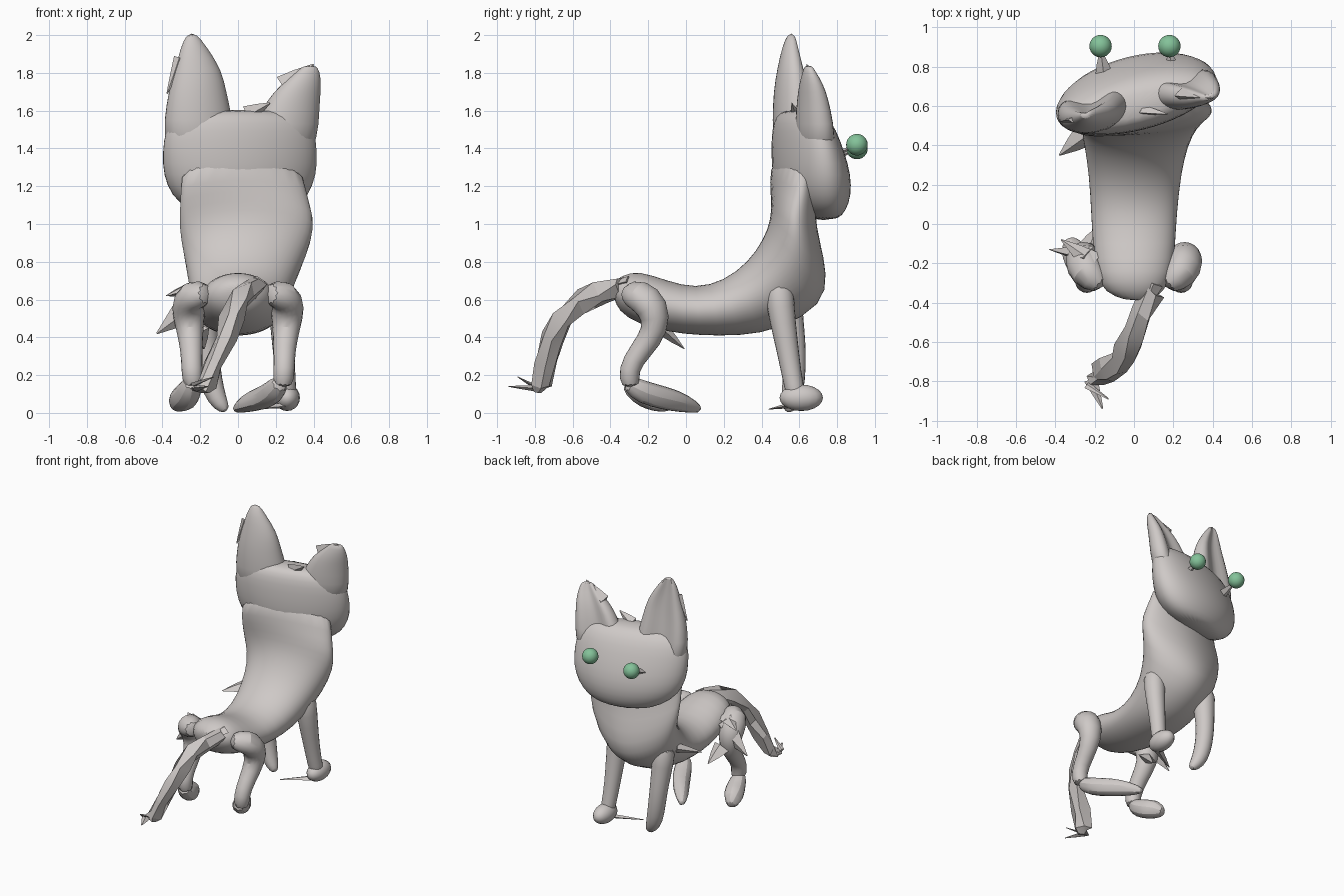
import bpy, bmesh, math, random
from mathutils import Vector, Matrix

random.seed(4)
if "Cube" in bpy.data.objects:
    bpy.data.objects.remove(bpy.data.objects["Cube"], do_unlink=True)


def material(name, rgb):
    m = bpy.data.materials.new(name)
    m.use_nodes = True
    m.diffuse_color = (*rgb, 1)
    m.node_tree.nodes["Principled BSDF"].inputs["Base Color"].default_value = (*rgb, 1)
    return m


FUR = material("warm grey", (0.62, 0.585, 0.57))
GREEN = material("eye green", (0.23, 0.54, 0.32))


def finish(bm, name, mat, angle=60, subdiv=0):
    bmesh.ops.recalc_face_normals(bm, faces=bm.faces)
    mesh = bpy.data.meshes.new(name)
    bm.to_mesh(mesh)
    bm.free()
    mesh.materials.append(mat)
    ob = bpy.data.objects.new(name, mesh)
    bpy.context.collection.objects.link(ob)
    if subdiv:
        ob.modifiers.new("smooth", "SUBSURF").levels = subdiv
    bpy.ops.object.select_all(action="DESELECT")
    ob.select_set(True)
    bpy.context.view_layer.objects.active = ob
    bpy.ops.object.shade_smooth_by_angle(angle=math.radians(angle))


def loft(name, rings, n=16, dent=0.0, jitter=0.0, subdiv=1, angle=60):
    """Skin oval rings given as (centre, half axis u, half axis v, egg narrowing)."""
    bm = bmesh.new()
    loops = []
    for c, u, v, egg in rings:
        loop = []
        for i in range(n):
            a = math.tau * i / n
            s = math.sin(a)
            k = 1 - dent * max(s, 0) ** 6
            p = c + u * math.cos(a) * (1 - egg * s) + v * s * k
            p += Vector([random.uniform(-jitter, jitter) for _ in range(3)])
            loop.append(bm.verts.new(p))
        loops.append(loop)
    for a, b in zip(loops, loops[1:]):
        for i in range(n):
            j = (i + 1) % n
            bm.faces.new((a[i], a[j], b[j], b[i]))
    bm.faces.new(loops[0])
    bm.faces.new(loops[-1])
    finish(bm, name, FUR, angle, subdiv)


def tube(name, path, flat=1.0, **kw):
    """Loft along a path of (x, y, z, radius)."""
    pts = [Vector(p[:3]) for p in path]
    rings = []
    for i, p in enumerate(path):
        t = (pts[min(i + 1, len(pts) - 1)] - pts[max(i - 1, 0)]).normalized()
        u = Vector((1, 0, 0))
        u = (u - t * u.dot(t)).normalized()
        rings.append((pts[i], u * p[3], t.cross(u) * p[3] * flat, 0))
    loft(name, rings, **kw)


def spike(name, base, tip, r):
    """Thin torn sliver of fur."""
    b, t = Vector(base), Vector(tip)
    tube(name, [(*b, r), (*b.lerp(t, 0.5), r * 0.6), (*t, 0.004)],
         flat=0.5, n=4, subdiv=0, angle=20)


def spin(degrees):
    return Matrix.Rotation(math.radians(degrees), 3, "Z")


# Torso and neck: (top y, top z, bottom y, bottom z, half width, centre x, turn, egg)
torso = [(-.40, .68, -.38, .61, .06, .02, 0, 0), (-.34, .73, -.36, .54, .15, 0, 0, 0),
         (-.25, .755, -.26, .47, .20, 0, 0, 0), (-.1, .70, -.08, .425, .212, 0, 0, 0),
         (.05, .66, .06, .41, .22, 0, 0, 0), (.2, .70, .29, .405, .235, .005, 0, 0),
         (.33, .80, .50, .44, .265, .01, 0, .1), (.41, .92, .73, .57, .30, .03, 0, .25),
         (.45, 1.03, .75, .73, .335, .045, 3, .35), (.455, 1.12, .71, .90, .345, .045, 5, .35),
         (.465, 1.22, .67, 1.05, .33, .03, 11, .25), (.485, 1.38, .66, 1.3, .34, .015, 14, .1)]
loft("torso", [(Vector((x, (ty + by) / 2, (tz + bz) / 2)), spin(r) @ Vector((w, 0, 0)),
                Vector((0, by - ty, bz - tz)) / 2, egg)
               for ty, tz, by, bz, w, x, r, egg in torso], n=24)


# Head and ears share a turn about the vertical axis
def upright(x, y, z, w, d):
    return Vector((x, y, z)), spin(14) @ Vector((w, 0, 0)), spin(14) @ Vector((0, d, 0)), 0


loft("head", [upright(*r) for r in (
    (.02, .73, 1.02, .16, .065), (.02, .70, 1.07, .29, .135), (.01, .68, 1.15, .375, .18),
    (.01, .665, 1.26, .42, .19), (.01, .645, 1.38, .425, .172), (.01, .625, 1.5, .41, .145),
    (.01, .61, 1.57, .36, .11), (.01, .60, 1.605, .22, .06))], n=24)
loft("right_ear", [upright(*r) for r in (
    (-.2, .60, 1.36, .21, .14), (-.21, .58, 1.56, .187, .12), (-.215, .565, 1.70, .16, .10),
    (-.21, .56, 1.82, .128, .075), (-.235, .555, 1.94, .07, .045), (-.245, .56, 2.01, .025, .02))],
     dent=.8)
loft("left_ear", [upright(*r) for r in (
    (.22, .70, 1.36, .20, .12), (.26, .69, 1.54, .175, .11), (.295, .68, 1.66, .145, .09),
    (.335, .67, 1.74, .11, .07), (.375, .655, 1.81, .06, .035), (.38, .65, 1.84, .035, .02))],
     dent=.8)
spike("left_ear_fold", (.24, .66, 1.73), (.40, .64, 1.845), .06)
spike("right_ear_tuft", (-.31, .53, 1.88), (-.375, .52, 1.69), .03)
spike("crown_tuft", (.05, .58, 1.58), (.17, .56, 1.64), .05)

# Eyes, each on a thin stalk
for side, x, z in (("right", -.17, 1.40), ("left", .18, 1.42)):
    bm = bmesh.new()
    bmesh.ops.create_uvsphere(bm, u_segments=24, v_segments=16, radius=.057,
                              matrix=Matrix.Translation((x, .905, z)))
    finish(bm, side + "_eye", GREEN)
    spike(side + "_eye_stalk", (x + .02, .74, z - .07), (x, .89, z - .01), .05)

# Front legs, the left one with a round paw
tube("left_front_leg", [(.22, .49, .72, .085), (.235, .50, .56, .078), (.24, .53, .38, .065),
                        (.25, .56, .2, .055), (.26, .58, .1, .055), (.26, .59, .06, .04)], n=10)
tube("right_front_leg", [(-.19, .53, .70, .09), (-.18, .54, .55, .08), (-.17, .57, .38, .068),
                         (-.155, .575, .24, .065), (-.13, .565, .11, .062),
                         (-.09, .55, .04, .045), (-.06, .54, .01, .02)], n=10)
bm = bmesh.new()
bmesh.ops.create_uvsphere(bm, u_segments=16, v_segments=10, radius=1,
                          matrix=Matrix.Translation((.26, .61, .08))
                          @ Matrix.Diagonal((.068, .115, .07, 1)))
finish(bm, "left_front_paw", FUR)
spike("left_claw", (.24, .55, .04), (.05, .44, .02), .03)

# Hind legs: thigh, hock, long foot
hind = [(.15, -.32, .63, .06), (.25, -.25, .63, .095), (.265, -.17, .56, .10),
        (.255, -.155, .44, .075), (.245, -.24, .33, .062), (.245, -.31, .23, .058),
        (.235, -.29, .13, .06)]
for side, s in (("left", 1), ("right", -1)):
    tube(side + "_hind_leg", [(s * x, y, z, r) for x, y, z, r in hind], n=10)
tube("left_hind_foot", [(.23, -.32, .165, .05), (.19, -.23, .11, .07), (.12, -.11, .08, .07),
                        (.04, .0, .05, .055), (-.02, .08, .015, .02)], n=8, jitter=.008, angle=30)
tube("right_hind_foot", [(-.24, -.32, .17, .05), (-.26, -.25, .11, .07), (-.285, -.18, .08, .08),
                         (-.31, -.12, .06, .07), (-.33, -.07, .03, .03)],
     n=8, jitter=.008, angle=30)
spike("right_hip_tear", (-.20, -.16, .60), (-.43, -.13, .42), .10)
spike("right_hip_flap", (-.2, -.2, .64), (-.37, -.08, .62), .06)
spike("right_thigh_flap", (-.22, -.12, .44), (-.18, -.01, .34), .07)
spike("right_shoulder_tear", (-.24, .46, .66), (-.38, .35, .62), .07)

# Crumpled tail with a ragged tip
tube("tail", [(.09, -.34, .67, .06), (.05, -.45, .64, .06), (0, -.55, .59, .058),
              (-.03, -.64, .51, .058), (-.07, -.70, .39, .06), (-.13, -.735, .26, .06),
              (-.18, -.77, .16, .05), (-.20, -.79, .12, .03)],
     n=6, jitter=.02, subdiv=0, angle=20)
spike("tail_tip", (-.22, -.79, .13), (-.16, -.94, .14), .035)
spike("tail_barb", (-.24, -.82, .15), (-.13, -.89, .19), .02)
spike("tail_base_flap", (.1, -.3, .70), (-.02, -.56, .63), .05)
